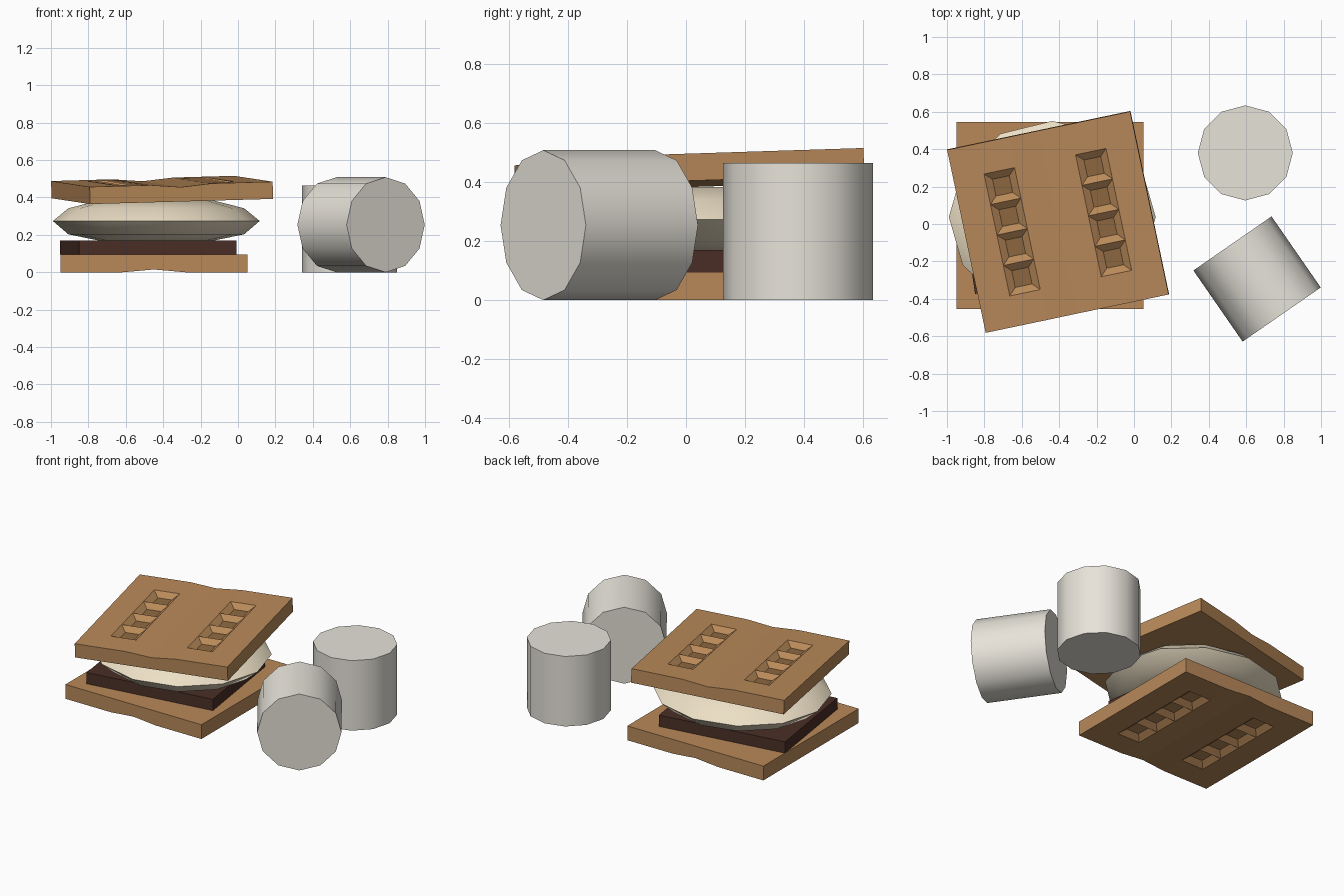
import bpy, bmesh, math
from mathutils import Matrix, Vector

if "Cube" in bpy.data.objects:
    bpy.data.objects.remove(bpy.data.objects["Cube"])


def material(name, rgb):
    m = bpy.data.materials.new(name)
    m.diffuse_color = (*rgb, 1)
    m.use_nodes = True
    m.node_tree.nodes["Principled BSDF"].inputs["Base Color"].default_value = m.diffuse_color
    return m


BISCUIT = material("biscuit", (0.48, 0.25, 0.10))
PIT = material("toasted_pit", (0.27, 0.14, 0.052))
CHOC = material("chocolate", (0.07, 0.028, 0.02))
SOFT = material("marshmallow", (0.80, 0.77, 0.70))
MELT = material("melted_marshmallow", (0.84, 0.74, 0.56))


def finish(bm, name, mats, matrix, smooth=False):
    bmesh.ops.recalc_face_normals(bm, faces=bm.faces[:])
    me = bpy.data.meshes.new(name)
    bm.to_mesh(me)
    bm.free()
    for m in mats:
        me.materials.append(m)
    ob = bpy.data.objects.new(name, me)
    bpy.context.collection.objects.link(ob)
    ob.matrix_world = matrix
    if smooth:
        bpy.ops.object.select_all(action='DESELECT')
        ob.select_set(True)
        bpy.context.view_layer.objects.active = ob
        bpy.ops.object.shade_smooth_by_angle(angle=math.radians(40))
    return ob


def cracker(name, matrix, thick, pit_mat):
    # square biscuit with a centre crease and two rows of four pits
    bm = bmesh.new()
    bmesh.ops.create_grid(bm, x_segments=6, y_segments=6, size=0.5)
    for v in bm.verts:
        v.co.z = thick - (0.015 if abs(v.co.x) < 0.01 else 0)
    rim = [e for e in bm.edges if e.is_boundary]
    pits = []
    for f in bm.faces:
        c = f.calc_center_median()
        if 0.17 < abs(c.x) < 0.33 and abs(c.y) < 0.33:
            pits.append(f)
    bmesh.ops.inset_individual(bm, faces=pits, thickness=0.053, depth=-0.03)
    for f in pits:
        f.material_index = 1
    ext = bmesh.ops.extrude_edge_only(bm, edges=rim)["geom"]
    for v in ext:
        if isinstance(v, bmesh.types.BMVert):
            v.co.z = 0
    bottom = [e for e in ext if isinstance(e, bmesh.types.BMEdge)
              and all(abs(v.co.z) < 1e-5 for v in e.verts)]
    bmesh.ops.edgeloop_fill(bm, edges=bottom)
    return finish(bm, name, [BISCUIT, pit_mat], matrix)


def lathe(name, profile, matrix, mat, sides=12):
    # capped 12-sided turned shape from (radius, height) pairs
    bm = bmesh.new()
    rings = [[bm.verts.new((r * math.cos(k * math.tau / sides),
                            r * math.sin(k * math.tau / sides), z))
              for k in range(sides)] for r, z in profile]
    for a, b in zip(rings, rings[1:]):
        for k in range(sides):
            n = (k + 1) % sides
            bm.faces.new((a[k], a[n], b[n], b[k]))
    bm.faces.new(rings[0])
    bm.faces.new(rings[-1])
    return finish(bm, name, [mat], matrix, True)


def rot(deg, axis):
    return Matrix.Rotation(math.radians(deg), 4, axis)


T = Matrix.Translation

# bottom cracker lies face down, top cracker is turned and tilted
cracker("bottom_cracker", T((-0.45, 0.045, 0.095)) @ rot(180, 'X'), 0.095, BISCUIT)
cracker("top_cracker", T((-0.405, 0.013, 0.394)) @ rot(11.9, 'Z')
        @ rot(1.8, 'X') @ rot(-1.6, 'Y'), 0.092, PIT)

# chocolate slab
bm = bmesh.new()
bmesh.ops.create_cube(bm, size=1, matrix=Matrix.Diagonal((0.85, 0.70, 0.075, 1)))
finish(bm, "chocolate_slab", [CHOC], T((-0.48, 0.034, 0.1325)) @ rot(8.3, 'Z'))

# squashed marshmallow, slightly oval
lathe("squashed_marshmallow",
      [(0.31, 0.17), (0.47, 0.203), (0.553, 0.274), (0.47, 0.342), (0.31, 0.383)],
      T((-0.437, 0.037, 0)) @ Matrix.Diagonal((1, 0.93, 1, 1)), MELT)

# loose marshmallows, one upright and one on its side
R = 0.254
lathe("upright_marshmallow", [(R, 0), (R, 0.465)], T((0.595, 0.38, 0)), SOFT)
lathe("lying_marshmallow", [(R, -0.231), (R, 0.231)],
      T((0.658, -0.294, R)) @ rot(-55.3, 'Z') @ rot(90, 'Y'), SOFT)
